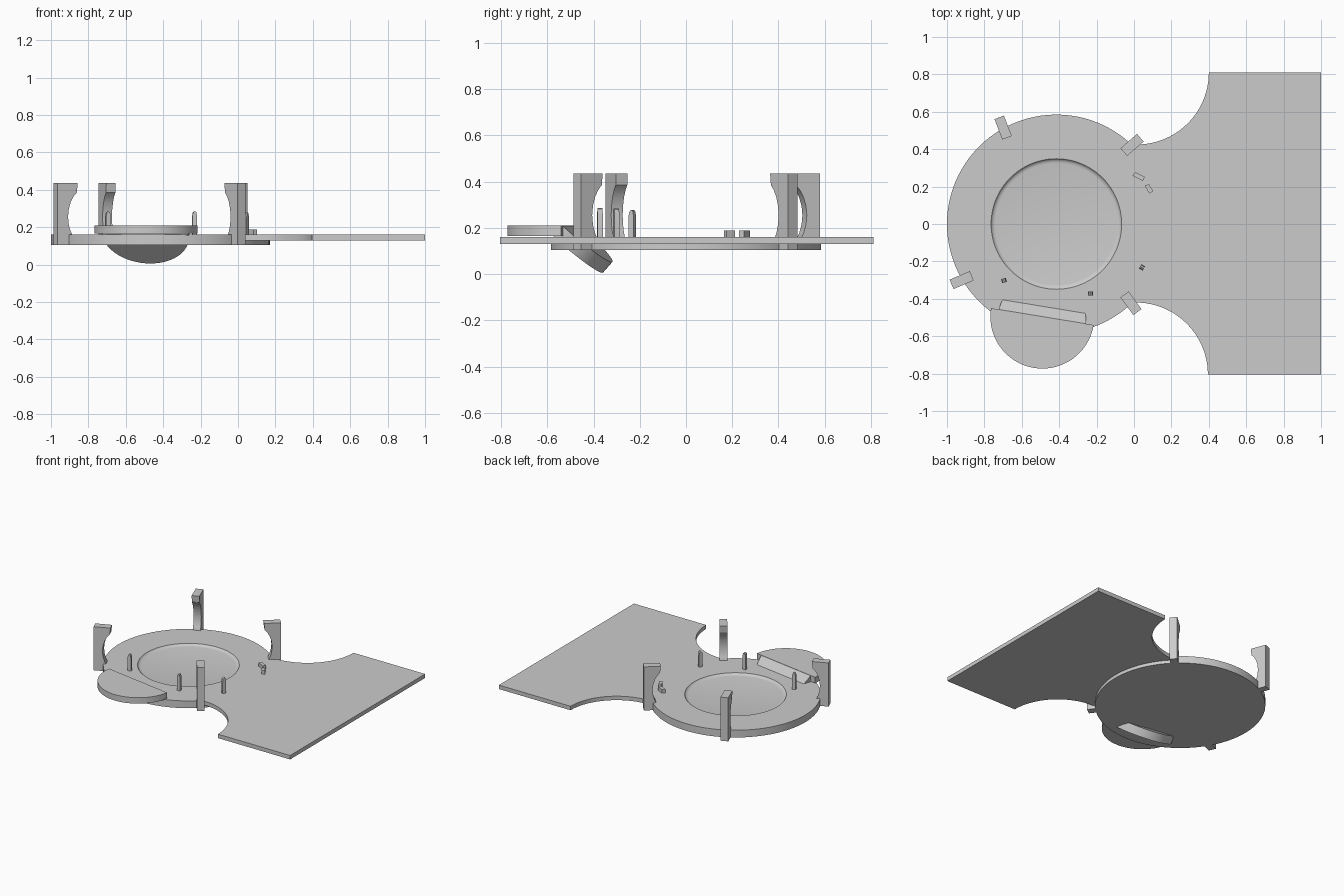
import bpy, bmesh
from math import sin, cos, radians, pi
from mathutils import Matrix, Vector

if "Cube" in bpy.data.objects:
    bpy.data.objects.remove(bpy.data.objects["Cube"])

CX, CY = -0.415, 0.0   # centre of the round stage
R = 0.585


def arc(cx, cy, r, a0, a1, n):
    """Points on a circular arc, angles in degrees."""
    return [(cx + r * cos(radians(a0 + (a1 - a0) * i / n)),
             cy + r * sin(radians(a0 + (a1 - a0) * i / n))) for i in range(n + 1)]


def finish(name, bm):
    bmesh.ops.recalc_face_normals(bm, faces=bm.faces)
    me = bpy.data.meshes.new(name)
    bm.to_mesh(me)
    bm.free()
    ob = bpy.data.objects.new(name, me)
    bpy.context.collection.objects.link(ob)
    bpy.ops.object.select_all(action='DESELECT')
    ob.select_set(True)
    bpy.context.view_layer.objects.active = ob
    bpy.ops.object.shade_smooth_by_angle(angle=radians(30))
    return ob


def prism(name, pts, z0, z1, mat=Matrix()):
    """Extrude a flat outline from z0 to z1, then place it with mat."""
    bm = bmesh.new()
    face = bm.faces.new([bm.verts.new((x, y, z0)) for x, y in pts])
    ext = bmesh.ops.extrude_face_region(bm, geom=[face])
    verts = [v for v in ext['geom'] if isinstance(v, bmesh.types.BMVert)]
    bmesh.ops.translate(bm, verts=verts, vec=(0, 0, z1 - z0))
    bmesh.ops.transform(bm, matrix=mat, verts=bm.verts)
    return finish(name, bm)


def lathe(name, profile, loc, steps):
    """Spin an (r, z) profile around z."""
    bm = bmesh.new()
    vs = [bm.verts.new((r, 0, z)) for r, z in profile]
    es = [bm.edges.new(p) for p in zip(vs, vs[1:])]
    bmesh.ops.spin(bm, geom=vs + es, axis=(0, 0, 1), cent=(0, 0, 0),
                   angle=2 * pi, steps=steps, use_duplicate=False)
    bmesh.ops.remove_doubles(bm, verts=bm.verts, dist=1e-5)
    bmesh.ops.translate(bm, verts=bm.verts, vec=loc)
    return finish(name, bm)


# Round stage with a shallow dished recess
lathe("round_stage", [(0, 0.105), (R, 0.105), (R, 0.16), (0.349, 0.16),
                      (0.344, 0.153), (0.336, 0.148), (0.325, 0.146), (0, 0.146)],
      (CX, CY, 0), 96)

# Approach platform with two scooped corners, fitted against the stage
outline = ([(1, -0.805), (1, 0.81), (0.405, 0.81)]
           + arc(0.015, 0.81, 0.385, 0, -94, 24)
           + arc(CX, CY, R - 0.003, 46, -46, 30)
           + arc(0.01, -0.805, 0.385, 94, 0, 24)
           + [(0.395, -0.805)])
pts = []
for p in outline:
    if not pts or (Vector(p) - Vector(pts[-1])).length > 1e-4:
        pts.append(p)
if (Vector(pts[0]) - Vector(pts[-1])).length < 1e-4:
    pts.pop()
prism("platform", pts, 0.13, 0.16)

# Claw pillars: radial profile with a scooped inner side
claw = ([(0.647, 0.105), (0.647, 0.435), (0.53, 0.435), (0.535, 0.385)]
        + [(0.553, 0.365), (0.570, 0.335), (0.582, 0.295), (0.586, 0.255),
           (0.582, 0.215), (0.572, 0.18), (0.562, 0.16), (0.562, 0.105)])
upright = Matrix.Rotation(pi / 2, 4, 'X')
for i, (x, y, ang) in enumerate([(-0.70, 0.516, 111), (-0.01, 0.423, 41),
                                 (-0.922, -0.30, 203), (-0.016, -0.424, -54)]):
    mat = (Matrix.Translation((x, y, 0)) @ Matrix.Rotation(radians(ang), 4, 'Z')
           @ Matrix.Translation((-0.589, 0, 0)) @ upright)
    prism(f"claw_pillar_{i + 1}", claw, -0.027, 0.027, mat)

# Folded side step: a flat half disc and a half disc tilted down through the stage
hinge = Matrix.Translation((-0.49, -0.495, 0)) @ Matrix.Rotation(radians(-9.3), 4, 'Z')
prism("side_step", arc(0, 0, 0.278, 180, 360, 40), 0.165, 0.21, hinge)
tilt = (hinge @ Matrix.Translation((0, 0, 0.208))
        @ Matrix.Rotation(radians(-41.5), 4, 'X'))
prism("tilted_step", arc(0, 0, 0.235, 0, 180, 40), -0.062, 0, tilt)

# Thin standing pegs: square with a tapering tip
for i, (x, y, top, ang) in enumerate([(-0.695, -0.302, 0.285, 15),
                                      (-0.232, -0.372, 0.286, 5),
                                      (0.043, -0.232, 0.278, 60)]):
    half = 0.013
    side = [(-half, 0.15), (half, 0.15), (half, top - 0.03), (half * 0.6, top - 0.005),
            (0, top), (-half * 0.7, top - 0.008), (-half, top - 0.03)]
    mat = Matrix.Translation((x, y, 0)) @ Matrix.Rotation(radians(ang), 4, 'Z') @ upright
    prism(f"peg_{i + 1}", side, -0.011, 0.011, mat)

# Broken peg pieces lying on the stage
for i, (x, y, ang, ln) in enumerate([(0.025, 0.255, -27, 0.062), (0.08, 0.19, -58, 0.048)]):
    mat = Matrix.Translation((x, y, 0)) @ Matrix.Rotation(radians(ang), 4, 'Z')
    h, w = ln / 2, 0.012
    prism(f"broken_peg_{i + 1}", [(-h, -w), (h, -w), (h, w), (-h * 0.8, w)],
          0.158, 0.188, mat)
